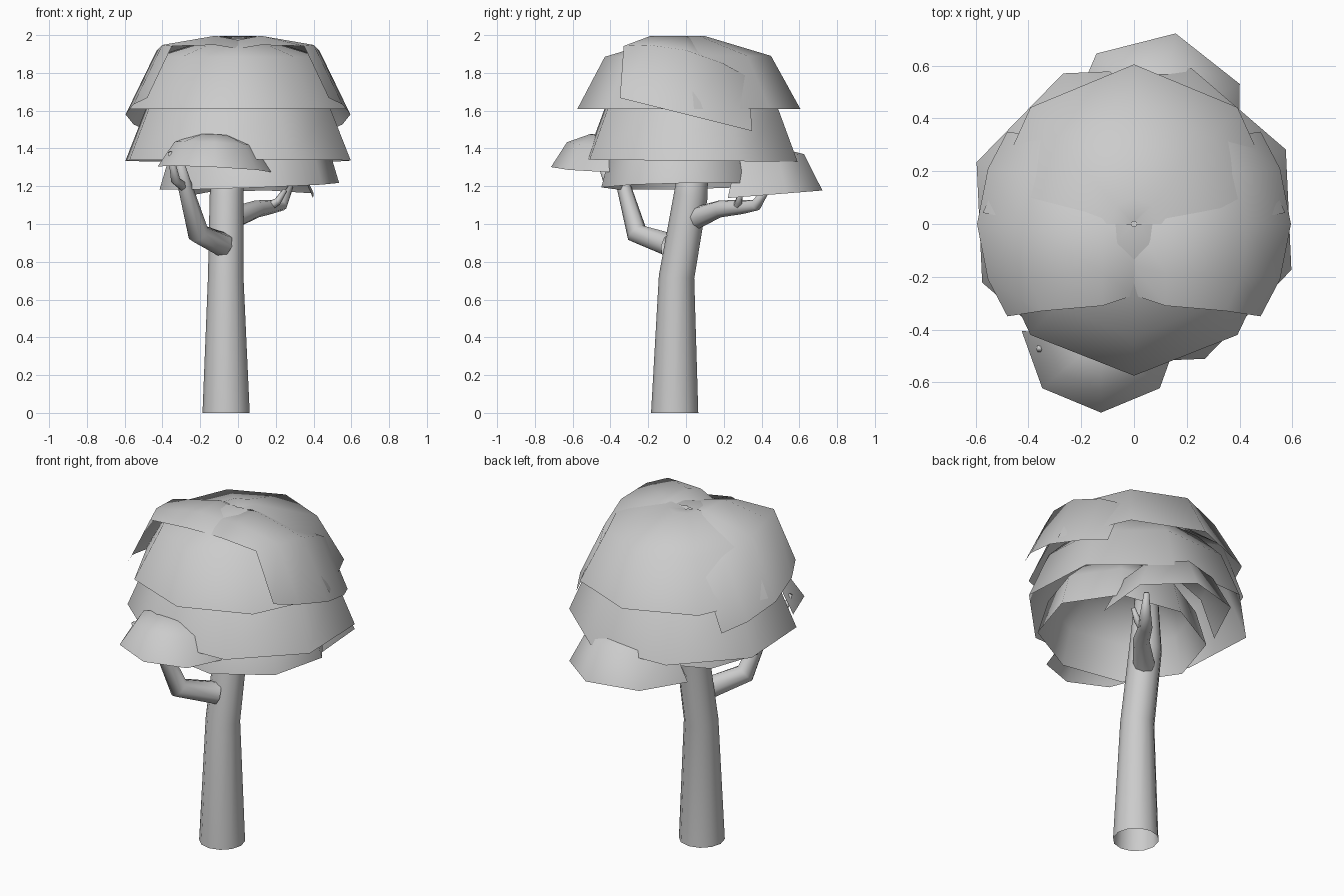
import bpy, bmesh
from math import sin, cos, radians, tau
from mathutils import Vector

if "Cube" in bpy.data.objects:
    bpy.data.objects.remove(bpy.data.objects["Cube"])


def finish(name, bm):
    for f in bm.faces:
        f.smooth = True
    me = bpy.data.meshes.new(name)
    bm.to_mesh(me)
    bm.free()
    ob = bpy.data.objects.new(name, me)
    bpy.context.collection.objects.link(ob)
    return ob


def tube(name, path, sides):
    """Tapered tube through (x, y, z, radius) points; open at the bottom, closed at the tip."""
    bm = bmesh.new()
    pts = [Vector(p[:3]) for p in path]
    rings = []
    for i, p in enumerate(pts):
        d = Vector((0, 0, 0))
        if i > 0:
            d += (p - pts[i - 1]).normalized()
        if i < len(pts) - 1:
            d += (pts[i + 1] - p).normalized()
        if i == 0 and name == "trunk":
            d = Vector((0, 0, 1))
        q = Vector((0, 0, 1)).rotation_difference(d.normalized())
        r = path[i][3]
        rings.append([bm.verts.new(p + q @ Vector((r * cos(tau * k / sides), r * sin(tau * k / sides), 0)))
                      for k in range(sides)])
    for a, b in zip(rings, rings[1:]):
        for k in range(sides):
            n = (k + 1) % sides
            bm.faces.new((a[k], a[n], b[n], b[k]))
    bm.faces.new(rings[-1])
    return finish(name, bm)


def leaf_shell(name, centre, profile, facing, segs, shear=(0, 0), scale=(1, 1)):
    """Curved leaf sheet. profile rows are (radius, height, half angle); 180 closes it to a full dome."""
    bm = bmesh.new()
    full = profile[0][2] == 180
    rings = []
    for r, z, half in profile:
        ring = []
        for k in range(segs + (0 if full else 1)):
            a = radians(facing - half + 2 * half * k / segs)
            x, y = r * cos(a) * scale[0], r * sin(a) * scale[1]
            ring.append(bm.verts.new((centre[0] + x, centre[1] + y, z + shear[0] * x + shear[1] * y)))
        rings.append(ring)
    for a, b in zip(rings, rings[1:]):
        for k in range(segs):
            n = (k + 1) % len(a)
            bm.faces.new((a[k], a[n], b[n], b[k]))
    if full:
        bm.faces.new(rings[-1])
    return finish(name, bm)


def crown_sheet(name, facing, rows, slope=0):
    """Drooping strip; rows are (reach, edge reach, half width, height, edge height)."""
    bm = bmesh.new()
    c, s = cos(radians(facing)), sin(radians(facing))
    grid = []
    for d, de, w, z, ze in rows:
        row = []
        # edge, shoulder, middle, shoulder, edge
        for t in (-1, -.6, 0, .6, 1):
            u, v, h = d + (de - d) * t * t, w * t, z + (ze - z) * t * t
            x, y = u * c - v * s, u * s + v * c
            row.append(bm.verts.new((x, y, h + slope * y)))
        grid.append(row)
    for a, b in zip(grid, grid[1:]):
        for k in range(4):
            bm.faces.new((a[k], a[k + 1], b[k + 1], b[k]))
    return finish(name, bm)


# Trunk with a slight backward bend
tube("trunk", [(-.063, -.06, 0, .125), (-.065, -.05, .72, .094),
               (-.06, .025, 1.15, .09), (-.04, .06, 1.5, .06)], 12)

# Branches and their twigs
tube("front_branch", [(-.08, -.09, .89, .065), (-.21, -.26, .95, .058),
                      (-.28, -.33, 1.2, .038), (-.31, -.4, 1.34, .02)], 8)
tube("front_twig", [(-.29, -.34, 1.2, .028), (-.33, -.42, 1.23, .025), (-.36, -.475, 1.38, .012)], 6)
tube("back_branch", [(-.03, .05, 1.03, .06), (.1, .18, 1.08, .046), (.17, .3, 1.09, .038),
                     (.23, .37, 1.1, .032), (.28, .44, 1.2, .014)], 8)
tube("back_twig", [(.16, .27, 1.09, .025), (.21, .28, 1.12, .02), (.25, .29, 1.18, .012)], 6)

# Crown: front and back half domes
leaf_shell("crown_front", (0, 0), [(.575, 1.61, 86), (.43, 1.885, 88), (.1, 1.985, 90), (.01, 1.99, 90)], -90, 4)
leaf_shell("crown_back", (0, 0), [(.605, 1.61, 86), (.45, 1.89, 88), (.1, 1.995, 90), (.01, 1.98, 90)],
           90, 4, (0, 0), (.95, 1))

# Crown: side sheets, hanging lower toward the back
side = [(.595, .48, .35, 1.58, 1.58), (.43, .35, .33, 1.92, 1.86),
        (.12, .12, .31, 1.995, 1.87), (0, 0, .27, 1.975, 1.86)]
crown_sheet("crown_right", 0, side, -.25)
crown_sheet("crown_left", 180, side, -.25)

# Middle and lower foliage tiers
leaf_shell("middle_tier", (0, .03), [(.635, 1.335, 180), (.52, 1.61, 180), (.37, 1.76, 180), (.1, 1.83, 180)],
           205, 8, (0, -.01), (1, .94))
leaf_shell("lower_tier", (.06, -.03), [(.48, 1.2, 180), (.42, 1.4, 180), (.29, 1.53, 180), (.08, 1.58, 180)],
           188, 8, (.035, .02), (1, .88))

# Small leaf domes over the branches
leaf_shell("front_leaf_dome", (-.125, -.43), [(.285, 1.29, 95), (.2, 1.425, 95), (.08, 1.472, 95), (.005, 1.475, 95)],
           -90, 4, (-.05, -.04), (1.06, 1))
leaf_shell("back_leaf_dome", (.085, .38), [(.35, 1.15, 105), (.25, 1.35, 105), (.1, 1.4, 105), (.005, 1.41, 105)],
           78, 4, (0, .08))
